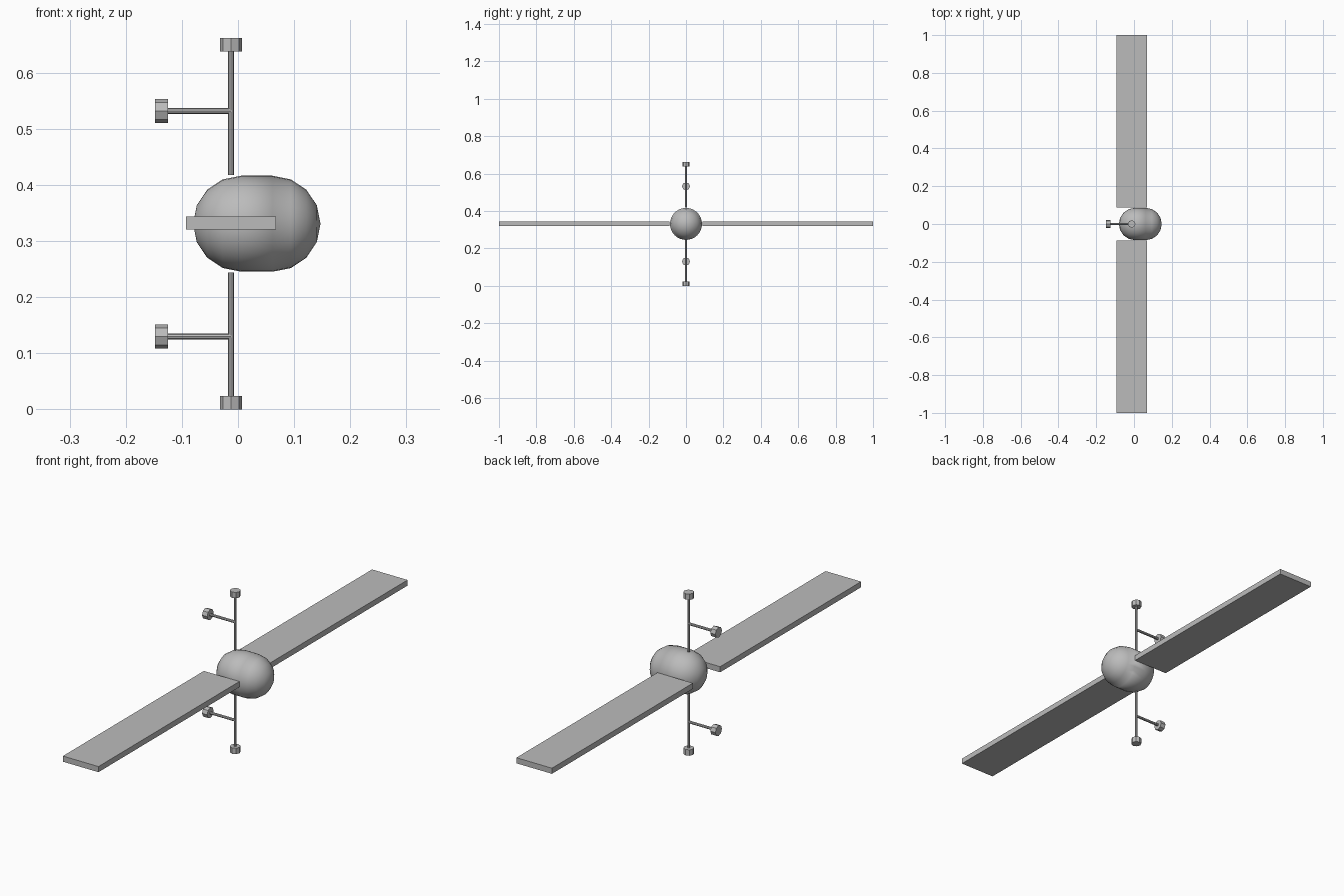
import bpy, bmesh, math
from mathutils import Matrix, Vector

cube = bpy.data.objects.get("Cube")
if cube:
    bpy.data.objects.remove(cube, do_unlink=True)

grey = bpy.data.materials.new("satellite grey")
grey.use_nodes = True
colour = (0.5, 0.5, 0.5, 1)
grey.diffuse_color = colour
grey.node_tree.nodes["Principled BSDF"].inputs["Base Color"].default_value = colour

MID = 0.331      # height of the body axis
MAST_X = -0.0125


def add_object(name, bm):
    bmesh.ops.recalc_face_normals(bm, faces=bm.faces)
    mesh = bpy.data.meshes.new(name)
    bm.to_mesh(mesh)
    bm.free()
    mesh.materials.append(grey)
    obj = bpy.data.objects.new(name, mesh)
    bpy.context.collection.objects.link(obj)
    return obj


def rod(name, start, end, radius):
    """Eight-sided cylinder between two points."""
    start, end = Vector(start), Vector(end)
    axis = end - start
    turn = axis.to_track_quat('Z', 'Y').to_matrix().to_4x4()
    bm = bmesh.new()
    bmesh.ops.create_cone(bm, cap_ends=True, segments=8, radius1=radius,
                          radius2=radius, depth=axis.length,
                          matrix=Matrix.Translation((start + end) / 2) @ turn)
    return add_object(name, bm)


# Capsule body: a sphere split at its equator and stretched along x
bm = bmesh.new()
bmesh.ops.create_uvsphere(bm, u_segments=32, v_segments=8, radius=0.0855)
bmesh.ops.bisect_plane(bm, geom=bm.verts[:] + bm.edges[:] + bm.faces[:],
                       plane_co=(0, 0, 0), plane_no=(0, 0, 1))
equator = [e for e in bm.edges if all(abs(v.co.z) < 1e-4 for v in e.verts)]
bmesh.ops.split_edges(bm, edges=equator)
for face in bm.faces:
    side = math.copysign(0.028, face.calc_center_median().z)
    for v in face.verts:
        if not v.tag:
            v.co.z += side
            v.tag = True
rims = [e for e in bm.edges if e.is_boundary]
bmesh.ops.bridge_loops(bm, edges=rims)
bmesh.ops.transform(bm, verts=bm.verts, matrix=Matrix.Translation((0.0335, 0, MID))
                    @ Matrix.Rotation(math.pi / 2, 4, 'Y'))
body = add_object("body", bm)
body.data.shade_smooth()

# Solar panels
for name, side in (("front_panel", -1), ("back_panel", 1)):
    bm = bmesh.new()
    size = Matrix.Diagonal((0.161, 0.912, 0.023, 1))
    bmesh.ops.create_cube(bm, size=1, matrix=Matrix.Translation(
        (-0.0125, side * 0.544, 0.332)) @ size)
    add_object(name, bm)

# Masts with end caps and side antennas, above and below the body
for name, s in (("upper", 1), ("lower", -1)):
    def at(x, height):
        return (x, 0, MID + s * height)
    rod(name + "_mast", at(MAST_X, 0.087), at(MAST_X, 0.308), 0.005)
    rod(name + "_mast_cap", at(MAST_X, 0.307), at(MAST_X, 0.331), 0.02)
    rod(name + "_arm", at(MAST_X, 0.201), at(-0.126, 0.201), 0.0055)
    rod(name + "_arm_cap", at(-0.125, 0.201), at(-0.148, 0.201), 0.0215)
